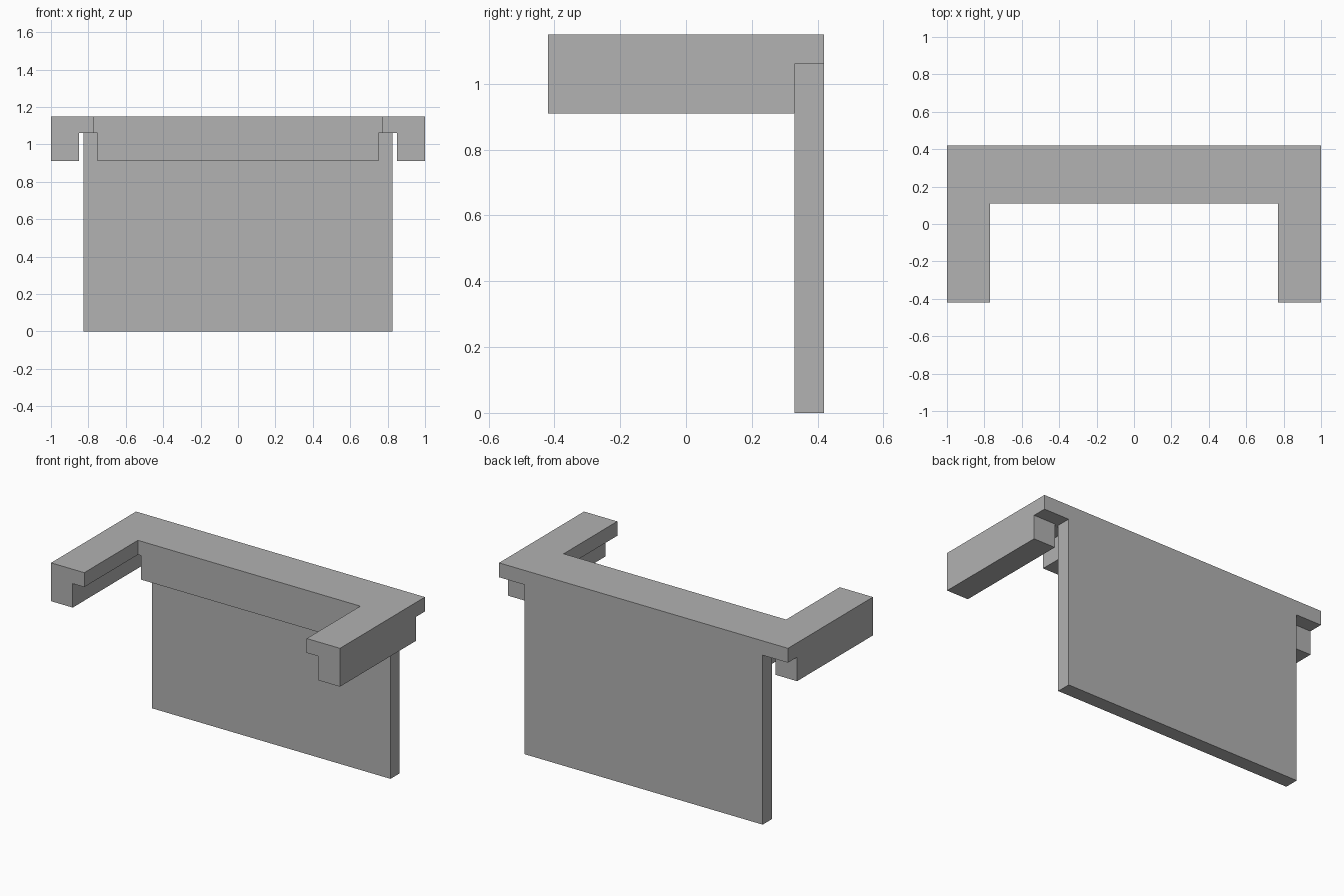
import bpy
import bmesh

if "Cube" in bpy.data.objects:
    bpy.data.objects.remove(bpy.data.objects["Cube"], do_unlink=True)

# Single flat grey
GREY = (0.445, 0.445, 0.445, 1.0)
grey = bpy.data.materials.new("plain_grey")
grey.use_nodes = True
grey.diffuse_color = GREY
grey.node_tree.nodes["Principled BSDF"].inputs["Base Color"].default_value = GREY

# Shared levels and depths
TOP, SLAB_BOTTOM, APRON_BOTTOM = 1.15, 1.06, 0.91
FRONT, INNER, PANEL_FRONT, BACK = -0.42, 0.11, 0.33, 0.42


def extrude_outline(name, outline, z_low, z_high):
    """Upright prism with a flat outline in x and y."""
    bm = bmesh.new()
    base = bm.faces.new([bm.verts.new((x, y, z_low)) for x, y in outline])
    result = bmesh.ops.extrude_face_region(bm, geom=[base], use_keep_orig=True)
    moved = [v for v in result["geom"] if isinstance(v, bmesh.types.BMVert)]
    bmesh.ops.translate(bm, verts=moved, vec=(0, 0, z_high - z_low))
    bmesh.ops.recalc_face_normals(bm, faces=bm.faces)
    mesh = bpy.data.meshes.new(name)
    bm.to_mesh(mesh)
    bm.free()
    mesh.materials.append(grey)
    obj = bpy.data.objects.new(name, mesh)
    bpy.context.collection.objects.link(obj)
    return obj


def box(name, x0, x1, y0, y1, z0, z1):
    return extrude_outline(name, [(x0, y0), (x1, y0), (x1, y1), (x0, y1)], z0, z1)


# U-shaped top slab, mirrored from its left half
half = [(0, BACK), (1, BACK), (1, FRONT), (0.77, FRONT), (0.77, INNER)]
outline = half + [(-x, y) for x, y in reversed(half[1:])]
extrude_outline("top_slab", outline, SLAB_BOTTOM, TOP)

# Tall back panel
box("back_panel", -0.825, 0.825, PANEL_FRONT, BACK, 0, SLAB_BOTTOM)

# Deep beam under the back of the slab
box("back_beam", -0.75, 0.75, INNER, PANEL_FRONT, APRON_BOTTOM, SLAB_BOTTOM)

# Beams under the outer edges of both arms
for side, x0, x1 in (("left", 0.85, 1), ("right", -1, -0.85)):
    box(side + "_arm_beam", x0, x1, FRONT, PANEL_FRONT, APRON_BOTTOM, SLAB_BOTTOM)
